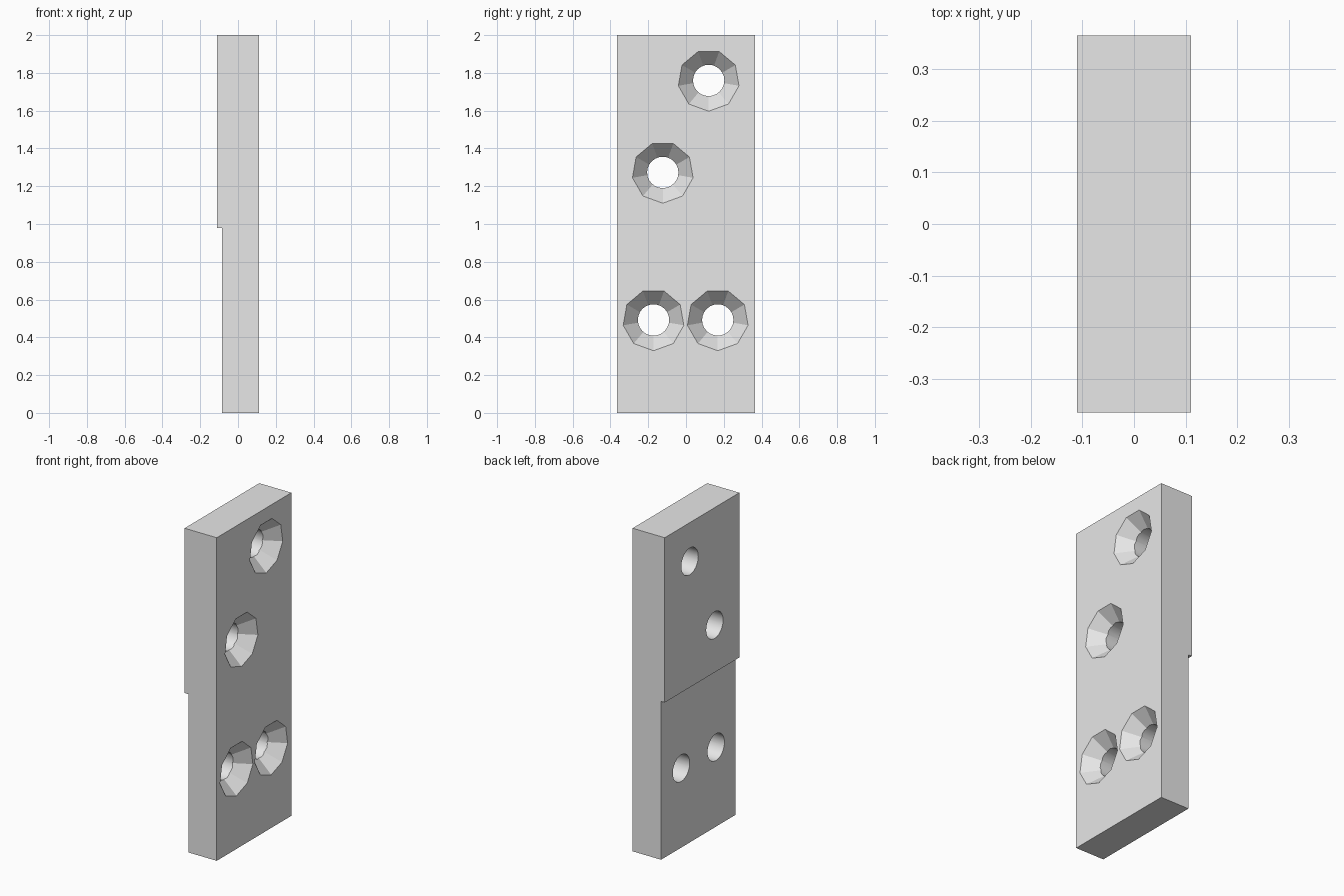
import bpy, bmesh
from mathutils import Matrix, Vector

cube = bpy.data.objects.get("Cube")
if cube:
    bpy.data.objects.remove(cube, do_unlink=True)

THICK, STEP = 0.11, 0.085      # half thickness, recessed back face
HALF_W, HEIGHT, STEP_Z = 0.365, 2.0, 0.98
HOLE_R, SINK_R, SINK_DEPTH = 0.083, 0.163, 0.085
HOLES = [(0.12, 1.76), (-0.123, 1.273), (-0.172, 0.492), (0.168, 0.492)]

gray = bpy.data.materials.new("light gray")
gray.use_nodes = True
gray.diffuse_color = (0.8, 0.8, 0.8, 1)
gray.node_tree.nodes["Principled BSDF"].inputs["Base Color"].default_value = (0.8, 0.8, 0.8, 1)


def add_object(name, bm):
    bmesh.ops.recalc_face_normals(bm, faces=bm.faces)
    mesh = bpy.data.meshes.new(name)
    bm.to_mesh(mesh)
    bm.free()
    mesh.materials.append(gray)
    obj = bpy.data.objects.new(name, mesh)
    bpy.context.collection.objects.link(obj)
    return obj


def cutter(name, sides, r_in, r_out, x_in, x_out):
    """Tapered cutters along x at every hole, one corner pointing down."""
    bm = bmesh.new()
    turn = Matrix(((0, 0, 1), (-1, 0, 0), (0, -1, 0))).to_4x4()
    for y, z in HOLES:
        place = Matrix.Translation(Vector(((x_in + x_out) / 2, y, z)))
        bmesh.ops.create_cone(bm, cap_ends=True, segments=sides, radius1=r_in,
                              radius2=r_out, depth=x_out - x_in, matrix=place @ turn)
    obj = add_object(name, bm)
    obj.hide_render = True
    return obj


# Plate: stepped side profile extruded across the width
bm = bmesh.new()
profile = [(-STEP, 0), (THICK, 0), (THICK, HEIGHT), (-THICK, HEIGHT),
           (-THICK, STEP_Z), (-STEP, STEP_Z)]
face = bm.faces.new([bm.verts.new((x, -HALF_W, z)) for x, z in profile])
side = bmesh.ops.extrude_face_region(bm, geom=[face])
bmesh.ops.translate(bm, vec=(0, 2 * HALF_W, 0),
                    verts=[v for v in side["geom"] if isinstance(v, bmesh.types.BMVert)])
plate = add_object("mounting_plate", bm)

# Through holes and nine-sided countersinks
slope = (SINK_R - HOLE_R) / SINK_DEPTH
extra = 0.02
cutters = [
    cutter("hole_cutter", 24, HOLE_R, HOLE_R, -0.2, 0.2),
    cutter("countersink_cutter", 9, HOLE_R - slope * extra, SINK_R + slope * extra,
           THICK - SINK_DEPTH - extra, THICK + extra),
]
for tool in cutters:
    mod = plate.modifiers.new(tool.name, "BOOLEAN")
    mod.operation, mod.solver, mod.object = "DIFFERENCE", "EXACT", tool

# Bake the cuts and drop the cutters
bpy.context.view_layer.update()
graph = bpy.context.evaluated_depsgraph_get()
plate_mesh = bpy.data.meshes.new_from_object(plate.evaluated_get(graph))
plate.modifiers.clear()
plate.data = plate_mesh
for tool in cutters:
    bpy.data.objects.remove(tool, do_unlink=True)

# Smooth bores, crisp countersink facets
bpy.ops.object.select_all(action="DESELECT")
bpy.context.view_layer.objects.active = plate
plate.select_set(True)
bpy.ops.object.shade_smooth_by_angle(angle=0.35)
